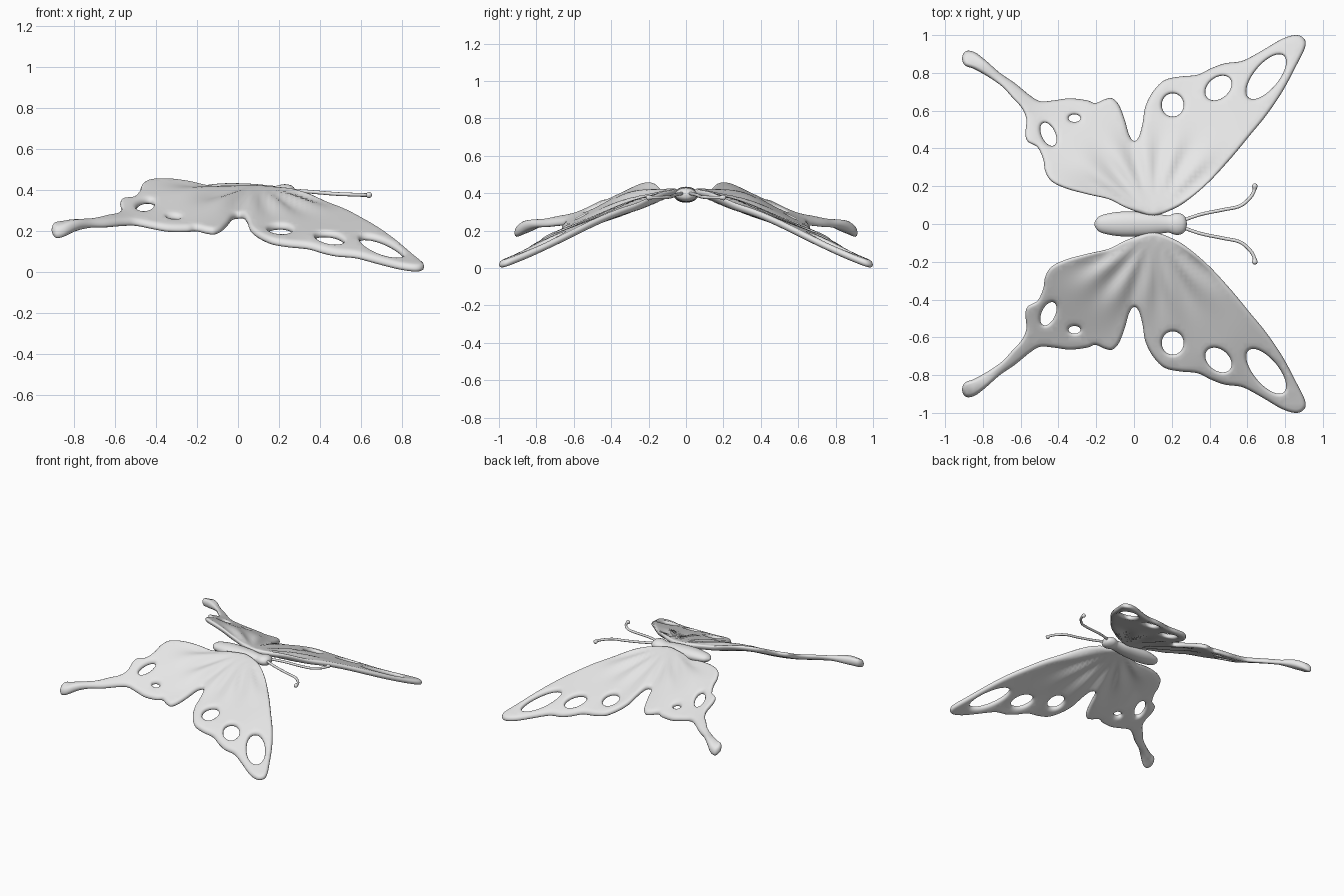
import bpy, bmesh, math
from mathutils import Vector, Matrix, kdtree
from mathutils.geometry import delaunay_2d_cdt

if "Cube" in bpy.data.objects:
    bpy.data.objects.remove(bpy.data.objects["Cube"])

grey = bpy.data.materials.new("light_grey")
grey.diffuse_color = (0.8, 0.8, 0.8, 1)
grey.use_nodes = True
grey.node_tree.nodes["Principled BSDF"].inputs["Base Color"].default_value = grey.diffuse_color

# wing outline seen from above, counter-clockwise from the root
OUTLINE = [
    (.11, .045), (.21, .08), (.29, .13), (.40, .225), (.515, .35), (.61, .465), (.70, .575),
    (.785, .70), (.86, .84), (.907, .94), (.897, .985), (.855, 1.0), (.785, .98), (.69, .925),
    (.61, .88), (.56, .86), (.48, .85), (.41, .825), (.335, .79), (.24, .78), (.16, .76),
    (.10, .70), (.06, .62), (.045, .53), (.025, .46), (0, .44), (-.025, .47), (-.05, .555),
    (-.08, .63), (-.115, .665), (-.155, .66), (-.205, .64), (-.25, .655), (-.34, .665),
    (-.42, .655), (-.495, .65), (-.55, .68), (-.63, .745), (-.71, .80), (-.79, .87),
    (-.845, .91), (-.89, .915), (-.91, .88), (-.895, .84), (-.845, .82), (-.765, .775),
    (-.695, .725), (-.64, .665), (-.595, .615), (-.57, .555), (-.575, .475), (-.56, .435),
    (-.51, .405), (-.48, .34), (-.47, .28), (-.435, .225), (-.35, .185), (-.235, .155),
    (-.13, .13), (-.05, .09), (.03, .06)]

# holes: centre x, centre y, long radius, short radius, angle
HOLES = [(.205, .63, .062, .058, 90), (.447, .72, .078, .055, 40), (.70, .78, .145, .065, 50),
         (-.453, .475, .066, .036, 115), (-.315, .56, .031, .02, 0)]

# height of the wing's middle surface at sample points
HEIGHTS = [
    (.11, .045, .405), (.25, .105, .395), (.40, .225, .35), (.515, .35, .305), (.61, .465, .255),
    (.70, .575, .20), (.785, .70, .135), (.86, .84, .07), (.90, .95, .03), (.85, 1, .02),
    (.69, .92, .05), (.56, .86, .08), (.45, .72, .16), (.41, .82, .105), (.24, .78, .135),
    (.205, .63, .195), (.10, .70, .18), (.05, .55, .235), (0, .44, .275), (-.08, .63, .205),
    (-.20, .64, .215), (-.34, .66, .21), (-.50, .65, .23), (-.63, .70, .255), (-.76, .80, .24),
    (-.90, .87, .21), (-.575, .52, .31), (-.453, .475, .31), (-.51, .405, .36), (-.47, .28, .42),
    (-.37, .20, .445), (-.20, .15, .425), (-.05, .09, .41), (.10, .30, .33), (-.25, .35, .37),
    (.30, .40, .285), (.70, .78, .12), (-.30, .55, .255)]


def catmull_rom(pts, steps, closed=True):
    """Smooth curve through the points."""
    n, out = len(pts), []
    P = [Vector(p) for p in pts]
    get = (lambda i: P[i % n]) if closed else (lambda i: P[max(0, min(n - 1, i))])
    for i in range(n if closed else n - 1):
        a, b, c, d = get(i - 1), get(i), get(i + 1), get(i + 2)
        for s in range(steps):
            t = s / steps
            out.append(.5 * (2 * b + (c - a) * t + (2 * a - 5 * b + 4 * c - d) * t * t
                             + (3 * b - a - 3 * c + d) * t ** 3))
    return out if closed else out + [P[-1]]


def ellipse(cx, cy, a, b, deg, n=36):
    """Clockwise loop, so that the wing lies on its left."""
    c, s = math.cos(math.radians(deg)), math.sin(math.radians(deg))
    ts = [-2 * math.pi * i / n for i in range(n)]
    return [Vector((cx + a * math.cos(t) * c - b * math.sin(t) * s,
                    cy + a * math.cos(t) * s + b * math.sin(t) * c)) for t in ts]


def inside(p, loops):
    hit = False
    for L in loops:
        for a, b in zip(L, L[1:] + L[:1]):
            if (a.y > p.y) != (b.y > p.y) and p.x < a.x + (p.y - a.y) * (b.x - a.x) / (b.y - a.y):
                hit = not hit
    return hit


def height(x, y):
    """Locally weighted plane through the samples, with radiating folds."""
    A, r = Matrix(((0,) * 3,) * 3), Vector((0, 0, 0))
    for sx, sy, sz in HEIGHTS:
        dx, dy = sx - x, sy - y
        w = math.exp(-(dx * dx + dy * dy) / .022) + 1e-5
        v = (1, dx, dy)
        for i in range(3):
            r[i] += w * v[i] * sz
            for j in range(3):
                A[i][j] += w * v[i] * v[j]
    z = (A.inverted() @ r)[0]
    ang, rad = math.atan2(y - .03, x - .1), math.hypot(x - .1, y - .03)
    return z + .011 * math.sin(16 * ang) * math.exp(-((rad - .32) / .15) ** 2)


def finish(bm, name, mirrored=False):
    bmesh.ops.recalc_face_normals(bm, faces=bm.faces)
    for f in bm.faces:
        f.smooth = True
    me = bpy.data.meshes.new(name)
    bm.to_mesh(me)
    bm.free()
    me.materials.append(grey)
    ob = bpy.data.objects.new(name, me)
    bpy.context.collection.objects.link(ob)
    if mirrored:
        m = ob.modifiers.new("Mirror", 'MIRROR')
        m.use_axis = (False, True, False)
        m.use_mirror_merge = False
    return ob


def tube(bm, path, radii, n=12, flat=1.0):
    """Round tube along a path; the end radii close to points."""
    rings = []
    for i, p in enumerate(path):
        t = (path[min(i + 1, len(path) - 1)] - path[max(i - 1, 0)]).normalized()
        side = Vector((0, 0, 1)).cross(t).normalized()
        up = t.cross(side)
        rings.append([bm.verts.new(p + radii[i] * (math.cos(k * math.tau / n) * side
                      + flat * math.sin(k * math.tau / n) * up)) for k in range(n)])
    for a, b in zip(rings, rings[1:]):
        for k in range(n):
            bm.faces.new((a[k], a[(k + 1) % n], b[(k + 1) % n], b[k]))
    bm.faces.new(rings[0])
    bm.faces.new(rings[-1])


# wings: triangulated sheet with holes, thickened with a rounded rim
loops = [catmull_rom(OUTLINE, 7)] + [ellipse(*h) for h in HOLES]
points, edges = [], []
for L in loops:
    s, n = len(points), len(L)
    points += L
    edges += [(s + i, s + (i + 1) % n) for i in range(n)]
kd = kdtree.KDTree(len(points))
for i, p in enumerate(points):
    kd.insert((p.x, p.y, 0), i)
kd.balance()


def rim_distance(p):
    return kd.find((p.x, p.y, 0))[2]


extra = []
for L in loops:
    for i, p in enumerate(L):
        t = (L[(i + 1) % len(L)] - L[i - 1]).normalized()
        for off in (.004, .011, .02):
            q = p + off * Vector((-t.y, t.x))
            if rim_distance(q) > .85 * off and inside(q, loops):
                extra.append(q)
STEP = .025
for i in range(-37, 38):
    for j in range(1, 41):
        q = Vector((i * STEP, j * STEP))
        if rim_distance(q) > .028 and inside(q, loops):
            extra.append(q)
cv, _, cf, *_ = delaunay_2d_cdt(points + extra, edges, [], 0, 1e-5)

bm = bmesh.new()
top, low = [], []
for p in cv:
    d = rim_distance(p)
    z = height(p.x, p.y)
    t = min(d / .022, 1)
    full = .02 + .011 * max(0, min(1, (-.72 - p.x) / .1))     # thicker tail knob
    h = full * math.sqrt(t * (2 - t))
    top.append(bm.verts.new((p.x, p.y, max(z + h, .004))))
    low.append(top[-1] if d < 1e-4 else bm.verts.new((p.x, p.y, max(z - h, 0))))
for f in cf:
    c = (cv[f[0]] + cv[f[1]] + cv[f[2]]) / 3
    if all(top[i] is low[i] for i in f) or not inside(c, loops):
        continue
    bm.faces.new([top[i] for i in f])
    bm.faces.new([low[i] for i in reversed(f)])
bmesh.ops.delete(bm, geom=[v for v in bm.verts if not v.link_faces], context='VERTS')
finish(bm, "wings", True)

# body: abdomen, neck and head in one profile
PROFILE = [(-.21, .002), (-.203, .02), (-.175, .045), (-.10, .062), (-.02, .066), (.08, .06),
           (.15, .049), (.185, .046), (.205, .053), (.23, .058), (.258, .05), (.275, .03), (.28, .002)]
prof = catmull_rom(PROFILE, 4, False)
bm = bmesh.new()
tube(bm, [Vector((p.x, 0, .392)) for p in prof], [max(p.y, .001) for p in prof], 28, .65)
finish(bm, "body")

# antennae: thin curved feelers with a small knob at the tip
FEELER = [(.25, .015, .40), (.35, .05, .393), (.47, .075, .383), (.56, .095, .379),
          (.615, .14, .377), (.637, .18, .377), (.639, .215, .377)]
path = catmull_rom(FEELER, 8, False)
radii = [.009] * len(path)
radii[-9:] = [.009, .01, .012, .014, .015, .0145, .0125, .008, .001]
bm = bmesh.new()
tube(bm, path, radii)
finish(bm, "antennae", True)
